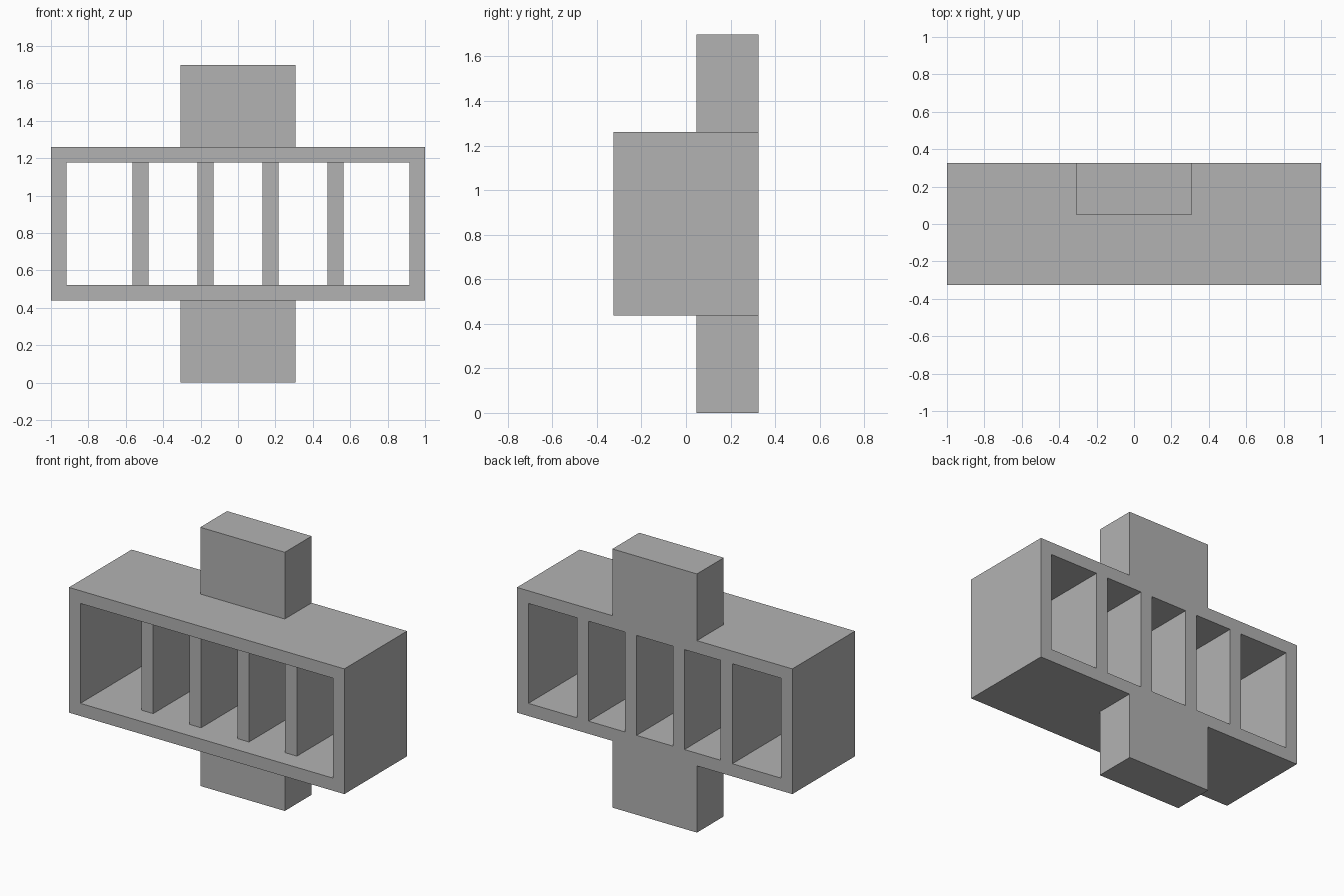
import bpy, bmesh
from mathutils import Vector

cube = bpy.data.objects.get("Cube")
if cube:
    bpy.data.objects.remove(cube, do_unlink=True)

# Main dimensions
HALF_W, HALF_D = 1.0, 0.325
BOTTOM, TOP, HEIGHT = 0.438, 1.26, 1.698
WALL = 0.083
RECESS_Y = -0.195          # front edge of the dividers
DIVIDER_X = (-0.522, -0.174, 0.174, 0.522)
DIVIDER_HALF = 0.0425

grey = bpy.data.materials.new("plain grey")
grey.use_nodes = True
colour = (0.448, 0.448, 0.448, 1)
grey.diffuse_color = colour
grey.node_tree.nodes["Principled BSDF"].inputs["Base Color"].default_value = colour


def prism(name, outline, z0, z1):
    """Extrude an xy outline from z0 up to z1."""
    bm = bmesh.new()
    face = bm.faces.new([bm.verts.new((x, y, z0)) for x, y in outline])
    new = bmesh.ops.extrude_face_region(bm, geom=[face])["geom"]
    verts = [v for v in new if isinstance(v, bmesh.types.BMVert)]
    bmesh.ops.translate(bm, verts=verts, vec=Vector((0, 0, z1 - z0)))
    bmesh.ops.recalc_face_normals(bm, faces=bm.faces)
    mesh = bpy.data.meshes.new(name)
    bm.to_mesh(mesh)
    bm.free()
    mesh.materials.append(grey)
    obj = bpy.data.objects.new(name, mesh)
    bpy.context.collection.objects.link(obj)
    return obj


def rectangle(half_x, y0, y1):
    return [(-half_x, y0), (half_x, y0), (half_x, y1), (-half_x, y1)]


def combine(target, tool, operation):
    """Apply a boolean and discard the tool object."""
    tool.hide_render = True
    mod = target.modifiers.new(operation, 'BOOLEAN')
    mod.operation, mod.object, mod.solver = operation, tool, 'EXACT'
    bpy.context.view_layer.objects.active = target
    bpy.ops.object.modifier_apply(modifier=mod.name)
    bpy.data.objects.remove(tool, do_unlink=True)


# Housing with the mounting block running above and below it
housing = prism("slotted_housing", rectangle(HALF_W, -HALF_D, HALF_D), BOTTOM, TOP)
mount = prism("mounting_block", rectangle(0.307, 0.047, HALF_D), 0, HEIGHT)
combine(housing, mount, 'UNION')

# Comb-shaped cutter: open front recess and five slots through the back
inner = HALF_W - WALL
outline = [(inner, -0.5), (-inner, -0.5), (-inner, 0.5)]
for x in DIVIDER_X:
    left, right = x - DIVIDER_HALF, x + DIVIDER_HALF
    outline += [(left, 0.5), (left, RECESS_Y), (right, RECESS_Y), (right, 0.5)]
outline.append((inner, 0.5))
comb = prism("slot_cutter", outline, BOTTOM + WALL, TOP - WALL)
combine(housing, comb, 'DIFFERENCE')
